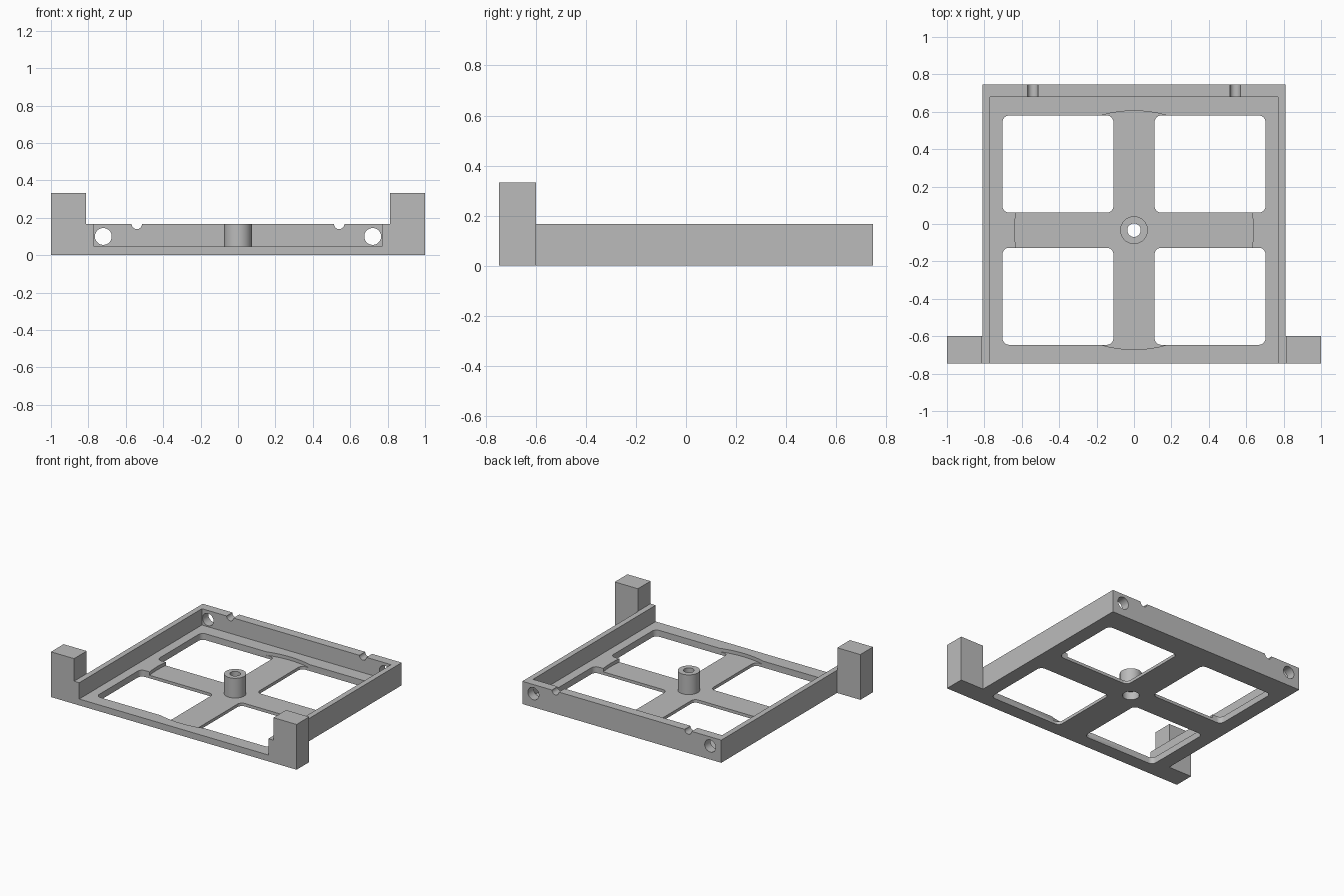
import bpy, bmesh, math

cube = bpy.data.objects.get("Cube")
if cube:
    bpy.data.objects.remove(cube, do_unlink=True)

grey = bpy.data.materials.new("mid_grey")
grey.use_nodes = True
colour = (0.5, 0.5, 0.5, 1)
grey.diffuse_color = colour
grey.node_tree.nodes["Principled BSDF"].inputs["Base Color"].default_value = colour

CY = -0.033            # centre of the post and the cross bars
FRONT, BACK = -0.747, 0.747
WALL_TOP, FLOOR, RECESS = 0.167, 0.047, 0.022


def finish(name, bm):
    mesh = bpy.data.meshes.new(name)
    bmesh.ops.recalc_face_normals(bm, faces=bm.faces)
    bm.to_mesh(mesh)
    bm.free()
    mesh.materials.append(grey)
    obj = bpy.data.objects.new(name, mesh)
    bpy.context.collection.objects.link(obj)
    return obj


def box(name, x0, x1, y0, y1, z0, z1, corner=0):
    bm = bmesh.new()
    bmesh.ops.create_cube(bm, size=1)
    for v in bm.verts:
        v.co.x = x1 if v.co.x > 0 else x0
        v.co.y = y1 if v.co.y > 0 else y0
        v.co.z = z1 if v.co.z > 0 else z0
    if corner:
        upright = [e for e in bm.edges
                   if abs(e.verts[0].co.z - e.verts[1].co.z) > 1e-4]
        bmesh.ops.bevel(bm, geom=upright, offset=corner, segments=6,
                        profile=0.5, affect='EDGES')
    return finish(name, bm)


def rod(name, centre, radius, length, along_y=False, sides=48):
    bm = bmesh.new()
    bmesh.ops.create_cone(bm, cap_ends=True, segments=sides, radius1=radius,
                          radius2=radius, depth=length)
    for v in bm.verts:
        x, y, z = v.co
        v.co = (x, z, y) if along_y else (x, y, z)
        v.co.x += centre[0]
        v.co.y += centre[1]
        v.co.z += centre[2]
    return finish(name, bm)


def combine(target, tool, operation='DIFFERENCE'):
    mod = target.modifiers.new(tool.name, 'BOOLEAN')
    mod.operation, mod.solver, mod.object = operation, 'EXACT', tool
    bpy.context.view_layer.objects.active = target
    bpy.ops.object.modifier_apply(modifier=mod.name)
    bpy.data.objects.remove(tool, do_unlink=True)


# Tray with walls on three sides and an open front
tray = box("mounting_tray", -0.81, 0.81, FRONT, BACK, 0, WALL_TOP)
combine(tray, box("pocket", -0.77, 0.77, -1, 0.68, FLOOR, 0.5))
combine(tray, rod("round_recess", (0, CY, RECESS + 0.2), 0.638, 0.4, sides=128))

# Four rounded windows leaving a cross of bars
for sx in (-1, 1):
    for sy in (-1, 1):
        xs = sorted((sx * 0.11, sx * 0.703))
        ys = sorted((CY + sy * 0.094, CY + sy * 0.613))
        combine(tray, box("window", *xs, *ys, -0.1, 0.12, corner=0.035))

# Central post with a counterbored hole
combine(tray, rod("post", (0, CY, (WALL_TOP + 0.01) / 2), 0.074, WALL_TOP - 0.01), 'UNION')
combine(tray, rod("post_hole", (0, CY, 0.1), 0.036, 0.5))
combine(tray, rod("post_counterbore", (0, CY, 0), 0.056, 0.12))

# Front ears, back wall holes and cable notches
for s in (-1, 1):
    xs = sorted((s * 0.812, s * 1.0))
    ear = box("ear", *xs, FRONT, -0.6, 0, 0.333)
    lug = sorted((s * 0.79, s * 0.9))
    combine(ear, box("ear_root", *lug, FRONT, -0.6, 0, WALL_TOP), 'UNION')
    combine(ear, rod("ear_hole", (s * 0.905, -0.67, WALL_TOP), 0.036, 0.5, True))
    combine(ear, rod("ear_counterbore", (s * 0.905, -0.6, WALL_TOP), 0.057, 0.12, True))
    combine(tray, ear, 'UNION')
    combine(tray, rod("wall_hole", (s * 0.72, 0.72, 0.1), 0.045, 0.3, True))
    combine(tray, rod("notch", (s * 0.541, 0.72, WALL_TOP), 0.028, 0.3, True))

# Round surfaces smooth, edges crisp
bpy.ops.object.select_all(action='DESELECT')
tray.select_set(True)
bpy.context.view_layer.objects.active = tray
bpy.ops.object.shade_smooth_by_angle(angle=math.radians(30))
